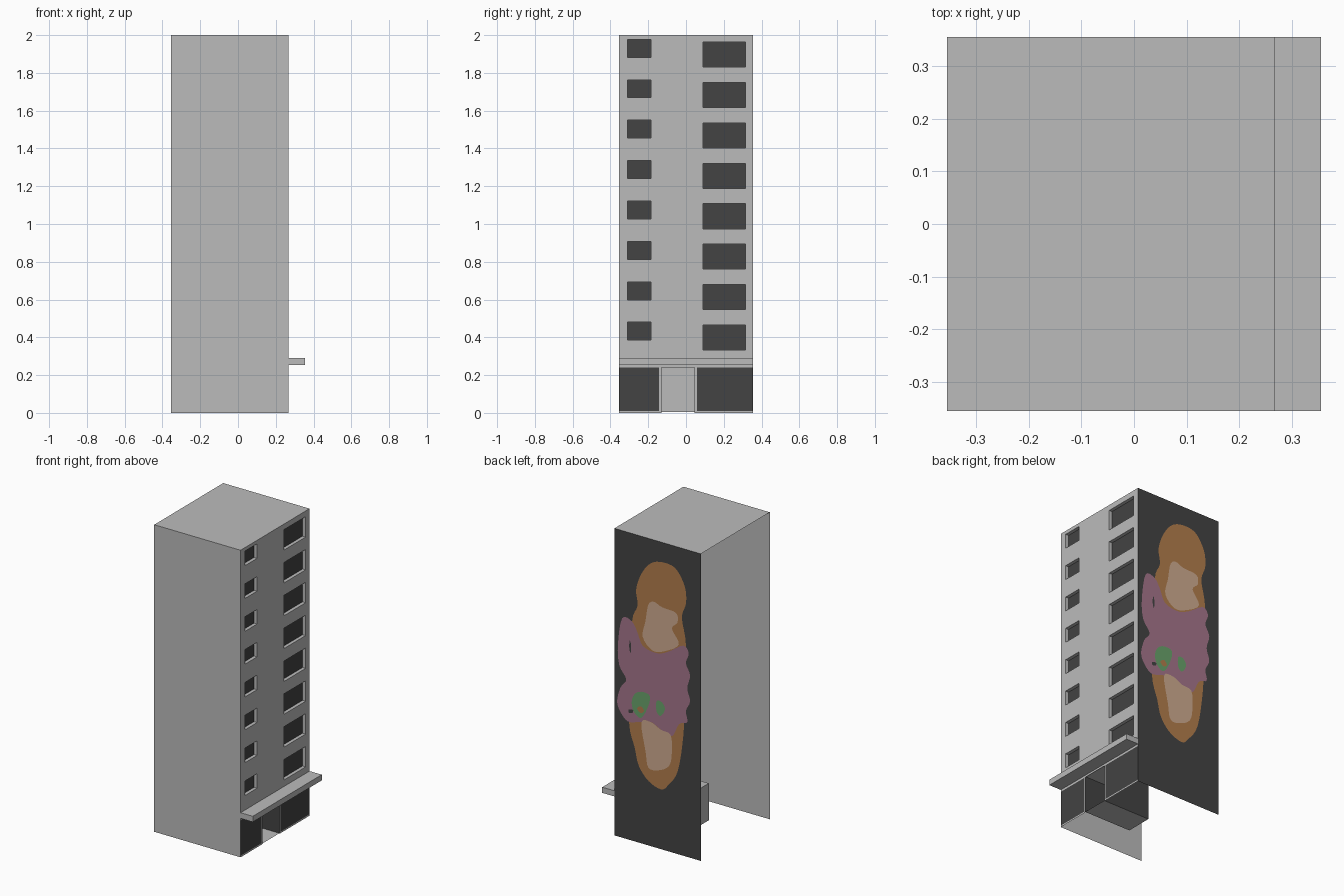
import bpy, bmesh
from mathutils import Vector

if "Cube" in bpy.data.objects:
    bpy.data.objects.remove(bpy.data.objects["Cube"])


def colour(name, r, g, b):
    m = bpy.data.materials.new(name)
    m.diffuse_color = (r, g, b, 1)
    m.use_nodes = True
    m.node_tree.nodes["Principled BSDF"].inputs["Base Color"].default_value = m.diffuse_color
    return m


GREY = colour("pale grey concrete", 0.5, 0.5, 0.5)
DARK = colour("charcoal", 0.057, 0.057, 0.057)
OCHRE = colour("ochre", 0.45, 0.21, 0.074)
TAN = colour("tan", 0.63, 0.41, 0.28)
MAUVE = colour("mauve", 0.38, 0.18, 0.26)
GREEN = colour("green", 0.145, 0.37, 0.15)

X0, X1, Y, H = -0.355, 0.267, 0.355, 2.0


def part(name, mat, faces):
    """One object from a list of polygons."""
    bm = bmesh.new()
    for f in faces:
        bm.faces.new([bm.verts.new(c) for c in f])
    bmesh.ops.remove_doubles(bm, verts=bm.verts, dist=1e-5)
    me = bpy.data.meshes.new(name)
    bm.to_mesh(me)
    bm.free()
    me.materials.append(mat)
    ob = bpy.data.objects.new(name, me)
    bpy.context.collection.objects.link(ob)
    return ob


def fx(x, y0, y1, z0, z1):      # face looking along +x
    return [(x, y0, z0), (x, y1, z0), (x, y1, z1), (x, y0, z1)]


def fy(y, x0, x1, z0, z1):      # face looking along -y
    return [(x0, y, z0), (x1, y, z0), (x1, y, z1), (x0, y, z1)]


def fz(z, x0, x1, y0, y1):      # face looking along +z
    return [(x0, y0, z), (x1, y0, z), (x1, y1, z), (x0, y1, z)]


def reveal(x0, x1, y0, y1, z0, z1):
    """Four inward-looking sides of an opening."""
    return [fy(y0, x0, x1, z0, z1)[::-1], fy(y1, x0, x1, z0, z1),
            fz(z0, x0, x1, y0, y1), fz(z1, x0, x1, y0, y1)[::-1]]


# shell: the rear and underside are open
part("side_wall", GREY, [fy(-Y, X0, X1, 0, H)])
part("mural_wall", DARK, [fy(Y, X0, X1, 0, H)[::-1]])
part("roof", GREY, [fz(H, X0, X1, -Y, Y)])

# window wall, column by column, with recessed panes
DEPTH, BASE = 0.022, 0.24
wall, panes = [], []
for y0, y1 in ((-Y, -0.31), (-0.185, 0.09), (0.315, Y)):
    wall.append(fx(X1, y0, y1, BASE, H))
for y0, y1, first, height in ((-0.31, -0.185, 0.385, 0.095), (0.09, 0.315, 0.333, 0.133)):
    z = BASE
    for row in range(8):
        b = first + row * 0.2139
        t = b + height
        wall.append(fx(X1, y0, y1, z, b))
        wall += reveal(X1 - DEPTH, X1, y0, y1, b, t)
        panes.append(fx(X1 - DEPTH, y0, y1, b, t))
        z = t
    wall.append(fx(X1, y0, y1, z, H))
part("window_wall", GREY, wall)
part("window_panes", DARK, panes)

# ground floor: shop glass, door frame and entrance lobby
D0, D1, DT = -0.13, 0.045, 0.245
part("shop_glass", DARK, [fx(X1, -Y, D0 - 0.012, 0.01, BASE), fx(X1, D1 + 0.012, Y, 0.01, BASE)])
part("shop_sill", GREY, [fx(X1, -Y, D0, 0, 0.01), fx(X1, D1, Y, 0, 0.01)])
part("door_frame", GREY, [fx(X1, D0 - 0.012, D0, 0.01, BASE), fx(X1, D1, D1 + 0.012, 0.01, BASE)])
LB = X1 - 0.34
sides = reveal(LB, X1, D0, D1, 0.004, DT)
part("lobby_sides", DARK, sides[:2])
part("lobby_floor_and_back", GREY, sides[2:] + [fx(LB, D0, D1, 0.004, DT)])

# canopy above the entrance
bpy.ops.mesh.primitive_cube_add(size=1, location=((X1 + 0.355) / 2, 0, 0.272))
canopy = bpy.context.object
canopy.name = "canopy"
canopy.scale = (0.355 - X1, 2 * Y, 0.037)
canopy.data.materials.append(GREY)


# mural: smooth blobs (x, z) stacked as very thin layers
def blob(name, mat, layer, pts, steps=4):
    p = [Vector(q) for q in pts]
    n = len(p)
    out = []
    for i in range(n):
        a, b, c, d = p[i - 1], p[i], p[(i + 1) % n], p[(i + 2) % n]
        for s in range(steps):
            t = s / steps
            v = 0.5 * (2 * b + (c - a) * t + (2 * a - 5 * b + 4 * c - d) * t * t
                       + (3 * b - a - 3 * c + d) * t ** 3)
            out.append((v.x, Y + 0.0015 * layer, v.y))
    area = sum(out[i - 1][0] * out[i][2] - out[i][0] * out[i - 1][2] for i in range(len(out)))
    part(name, mat, [out[::-1] if area > 0 else out])


blob("mural_ochre_shape", OCHRE, 1, [
    (-.06, 1.87), (-.17, 1.86), (-.24, 1.76), (-.25, 1.65), (-.22, 1.55), (-.25, 1.37),
    (-.24, 1.01), (-.23, .78), (-.19, .54), (-.12, .43), (-.07, .39), (.02, .42), (.09, .50),
    (.12, .61), (.16, .76), (.14, 1.04), (.14, 1.42), (.10, 1.54), (.11, 1.64), (.08, 1.74),
    (.02, 1.83)])
blob("mural_mauve_shape", MAUVE, 2, [
    (.21, 1.43), (.14, 1.43), (.10, 1.37), (.06, 1.29), (-.04, 1.27), (-.12, 1.30),
    (-.23, 1.37), (-.27, 1.33), (-.25, 1.26), (-.28, 1.19), (-.26, 1.10), (-.28, 1.02),
    (-.25, .95), (-.26, .88), (-.20, .85), (-.15, .76), (-.07, .78), (0, .81), (.08, .79),
    (.17, .77), (.23, .83), (.245, .89), (.22, .98), (.18, 1.04), (.23, 1.12), (.24, 1.25)])
blob("mural_upper_tan", TAN, 3, [
    (-.02, 1.60), (-.08, 1.58), (-.18, 1.57), (-.19, 1.51), (-.15, 1.46), (-.20, 1.37),
    (-.10, 1.30), (-.01, 1.28), (.06, 1.35), (.04, 1.46), (.02, 1.57)])
blob("mural_lower_tan", TAN, 3, [
    (.07, .79), (0, .81), (-.07, .78), (-.14, .765), (-.15, .66), (-.13, .56), (-.05, .51),
    (.02, .51), (.04, .61)])
blob("mural_left_green", GREEN, 3, [
    (.12, .96), (.07, .99), (.01, .98), (.02, .91), (.07, .82), (.12, .84), (.14, .90)])
blob("mural_right_green", GREEN, 3, [
    (-.04, .96), (-.08, .96), (-.10, .92), (-.07, .87), (-.04, .89)])
blob("mural_ochre_spot", OCHRE, 4, [(.07, .895), (.05, .87), (.075, .85), (.10, .875)])
blob("mural_upper_slit", DARK, 3, [(.155, 1.30), (.145, 1.28), (.147, 1.22), (.157, 1.25)])
blob("mural_lower_slit", DARK, 3, [(.16, .85), (.13, .855), (.135, .835), (.16, .83)])
